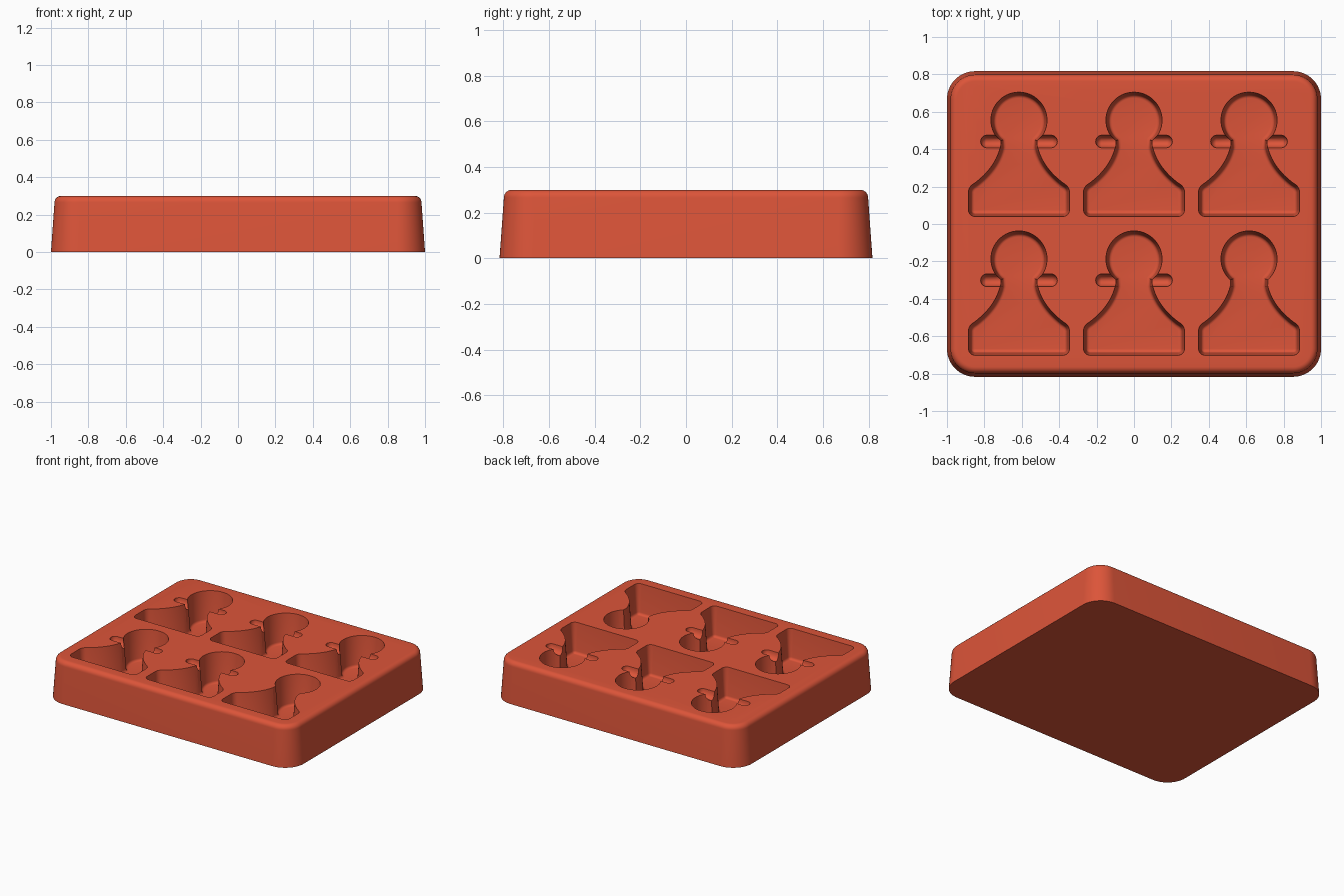
import bpy, bmesh, math
from mathutils import Vector

if "Cube" in bpy.data.objects:
    bpy.data.objects.remove(bpy.data.objects["Cube"])

HEIGHT = 0.3
DEPTH = 0.22

red = bpy.data.materials.new("brick red")
red.use_nodes = True
red.diffuse_color = (0.72, 0.09, 0.041, 1)
red.node_tree.nodes["Principled BSDF"].inputs["Base Color"].default_value = red.diffuse_color


def arc(cx, cy, r, start, end, steps):
    angles = [math.radians(start + (end - start) * i / steps) for i in range(steps + 1)]
    return [Vector((cx + r * math.cos(a), cy + r * math.sin(a))) for a in angles]


def bezier(a, b, c, d, steps):
    a, b, c, d = map(Vector, (a, b, c, d))
    ts = [i / steps for i in range(steps + 1)]
    return [a*(1-t)**3 + b*3*t*(1-t)**2 + c*3*t*t*(1-t) + d*t**3 for t in ts]


def inset(outline, amount):
    """Move a counter-clockwise outline inwards."""
    result = []
    for i, p in enumerate(outline):
        before = (p - outline[i - 1]).normalized()
        after = (outline[(i + 1) % len(outline)] - p).normalized()
        n = Vector((-before.y - after.y, before.x + after.x)).normalized()
        lean = max(0.5, n.dot(Vector((-before.y, before.x))))
        result.append(p + n * amount / lean)
    return result


def loft(bm, rings, offset=(0, 0)):
    """Skin a stack of (outline, z) rings from bottom to top and cap it."""
    loops = [[bm.verts.new((p.x + offset[0], p.y + offset[1], z)) for p in outline]
             for outline, z in rings]
    count = len(loops[0])
    for low, high in zip(loops, loops[1:]):
        for i in range(count):
            j = (i + 1) % count
            bm.faces.new((low[i], low[j], high[j], high[i]))
    bm.faces.new(loops[0][::-1])
    bm.faces.new(loops[-1])


def finish(bm, name):
    bmesh.ops.recalc_face_normals(bm, faces=bm.faces)
    mesh = bpy.data.meshes.new(name)
    bm.to_mesh(mesh)
    bm.free()
    mesh.materials.append(red)
    obj = bpy.data.objects.new(name, mesh)
    bpy.context.collection.objects.link(obj)
    return obj


def rounded_rect(hx, hy, r):
    points = []
    for k, (sx, sy) in enumerate(((1, 1), (-1, 1), (-1, -1), (1, -1))):
        points += arc(sx * (hx - r), sy * (hy - r), r, 90 * k, 90 * k + 90, 14)
    return points


# Tapered block with a rounded top edge
base = rounded_rect(1.0, 0.817, 0.15)
fillet = 0.035
rings = [(base, 0)]
for i in range(8):
    a = math.pi / 2 * i / 7
    rings.append((inset(base, 0.019 + fillet * (1 - math.cos(a))),
                  HEIGHT - fillet + fillet * math.sin(a)))
bm = bmesh.new()
loft(bm, rings)
block = finish(bm, "mould_block")

# Half outline of a pocket: foot, flared body, round head
half = arc(0.235, 0.075, 0.035, -90, 0, 6)
half += arc(0.22, 0.17, 0.05, 0, 55, 5)
half += bezier((0.235, 0.22), (0.17, 0.27), (0.12, 0.33), (0.1, 0.41), 12)
half += arc(0, 0.555, 0.15, -48, 90, 20)
outline = half + [Vector((-p.x, p.y)) for p in half[-2::-1]]

# Pocket walls with draft and a rounded floor edge
draft, floor_r = 0.014, 0.018
floor = HEIGHT - DEPTH
pocket_rings = []
for i in range(5):
    a = math.pi / 2 * i / 4
    pocket_rings.append((inset(outline, draft + floor_r * (1 - math.sin(a))),
                         floor + floor_r * (1 - math.cos(a))))
pocket_rings += [(outline, HEIGHT), (outline, HEIGHT + 0.05)]

centres = [(x, y) for x in (-0.615, 0, 0.615) for y in (0, -0.742)]
pockets, collars = bmesh.new(), bmesh.new()
for x, y in centres:
    loft(pockets, pocket_rings, (x, y))
    # Shallow collar groove across the neck, shaped as a stretched ball
    ball = bmesh.ops.create_uvsphere(collars, u_segments=24, v_segments=13, radius=0.034)
    for v in ball["verts"]:
        px, py, pz = v.co.z, v.co.y, v.co.x
        v.co = (x + px + math.copysign(0.171, px), y + 0.441 + py, HEIGHT + pz * 1.5)

# Cut the pockets and grooves into the block
for bm, name in ((pockets, "pocket_cutter"), (collars, "collar_cutter")):
    cutter = finish(bm, name)
    cutter.hide_render = True
    cut = block.modifiers.new(name, "BOOLEAN")
    cut.operation = "DIFFERENCE"
    cut.solver = "EXACT"
    cut.object = cutter
    bpy.ops.object.select_all(action="DESELECT")
    block.select_set(True)
    bpy.context.view_layer.objects.active = block
    bpy.ops.object.modifier_apply(modifier=name)
    bpy.data.objects.remove(cutter)

bpy.ops.object.shade_smooth_by_angle(angle=math.radians(35))
